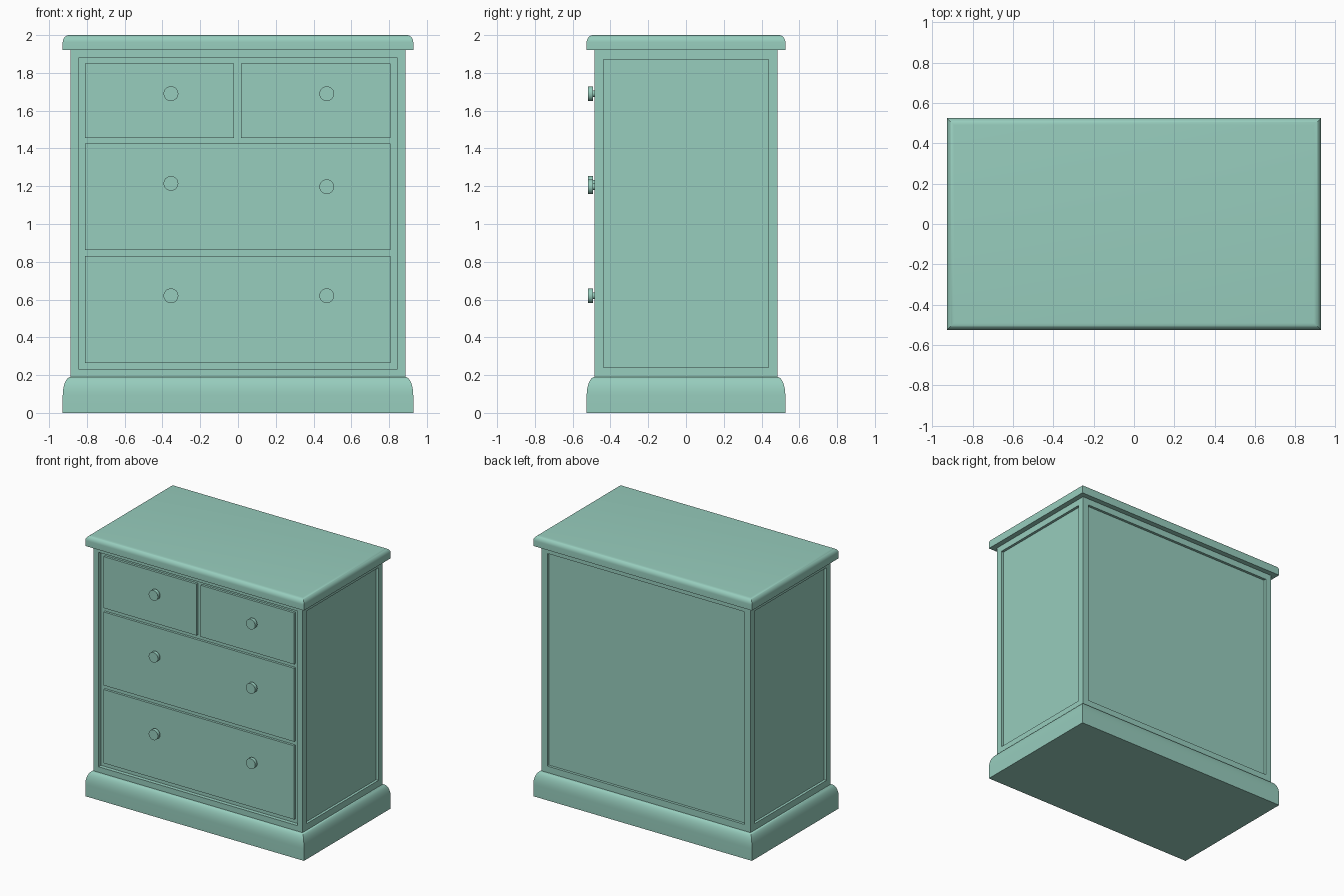
import bpy, bmesh, math
from mathutils import Matrix, Vector

cube = bpy.data.objects.get("Cube")
if cube:
    bpy.data.objects.remove(cube, do_unlink=True)

paint = bpy.data.materials.new("sage_green_paint")
paint.use_nodes = True
COLOUR = (0.31, 0.61, 0.51, 1)
paint.diffuse_color = COLOUR
paint.node_tree.nodes["Principled BSDF"].inputs["Base Color"].default_value = COLOUR

HALF_X, HALF_Y = 0.887, 0.485   # carcass half width and half depth
LIP = 0.041                     # overhang of the mouldings
FLOOR_Y = -HALF_Y + 0.03        # back of the drawer opening


def finish(name, bm, smooth=False):
    bmesh.ops.recalc_face_normals(bm, faces=bm.faces)
    mesh = bpy.data.meshes.new(name)
    bm.to_mesh(mesh)
    bm.free()
    mesh.materials.append(paint)
    obj = bpy.data.objects.new(name, mesh)
    bpy.context.collection.objects.link(obj)
    if smooth:
        bpy.ops.object.select_all(action="DESELECT")
        obj.select_set(True)
        bpy.context.view_layer.objects.active = obj
        bpy.ops.object.shade_smooth_by_angle(angle=math.radians(35))
    return obj


def box(x0, x1, y0, y1, z0, z1):
    bm = bmesh.new()
    size = Matrix.Diagonal((x1 - x0, y1 - y0, z1 - z0, 1))
    centre = Matrix.Translation(((x0 + x1) / 2, (y0 + y1) / 2, (z0 + z1) / 2))
    bmesh.ops.create_cube(bm, size=1, matrix=centre @ size)
    return bm


def moulding(name, profile):
    """Sweep (overhang, height) points round the carcass with mitred corners."""
    bm = bmesh.new()
    corners = ((-1, -1), (1, -1), (1, 1), (-1, 1))
    rings = [[bm.verts.new((sx * (HALF_X + out), sy * (HALF_Y + out), z))
              for sx, sy in corners] for out, z in profile]
    for low, high in zip(rings, rings[1:]):
        for i in range(4):
            j = (i + 1) % 4
            bm.faces.new((low[i], low[j], high[j], high[i]))
    bm.faces.new(rings[0])
    bm.faces.new(rings[-1])
    return finish(name, bm, smooth=True)


def rounded(start, width, height, steps=8):
    """Quarter ellipse running upwards and inwards."""
    angles = [math.pi / 2 * i / steps for i in range(steps + 1)]
    return [(LIP - width * (1 - math.cos(a)), start + height * math.sin(a))
            for a in angles]


# Plinth and top
moulding("plinth", [(LIP, 0)] + rounded(0.09, LIP, 0.1))
moulding("top_board", [(LIP, 1.92)] + rounded(1.962, 0.035, 0.038))

# Carcass with recessed side and back panels and a drawer opening
bm = box(-HALF_X, HALF_X, -HALF_Y, HALF_Y, 0.19, 1.92)
bm.normal_update()
for face in [f for f in bm.faces if abs(f.normal.z) < 0.5]:
    front = face.normal.y < -0.5
    bmesh.ops.inset_region(bm, faces=[face], thickness=0.06 if front else 0.07)
    inward = face.normal * (-0.03 if front else -0.02)
    rim = bmesh.ops.extrude_discrete_faces(bm, faces=[face])["faces"]
    bmesh.ops.translate(bm, verts=rim[0].verts, vec=inward)
finish("carcass", bm)

# Drawer fronts
drawers = {
    "top_right_drawer": (-0.81, -0.02, 1.455, 1.85),
    "top_left_drawer": (0.015, 0.807, 1.455, 1.85),
    "middle_drawer": (-0.81, 0.807, 0.862, 1.425),
    "bottom_drawer": (-0.81, 0.807, 0.265, 0.83),
}
for name, (x0, x1, z0, z1) in drawers.items():
    finish(name, box(x0, x1, FLOOR_Y - 0.018, FLOOR_Y + 0.01, z0, z1))

# Round knobs on short stems
face_out = Matrix.Rotation(math.pi / 2, 4, "X")


def disc(bm, x, z, radius, y0, y1):
    place = Matrix.Translation(Vector((x, (y0 + y1) / 2, z))) @ face_out
    bmesh.ops.create_cone(bm, cap_ends=True, segments=32, radius1=radius,
                          radius2=radius, depth=abs(y1 - y0), matrix=place)


for row, heights in (("top", (1.69, 1.69)), ("middle", (1.215, 1.197)),
                     ("bottom", (0.62, 0.62))):
    for side, x, z in zip(("right", "left"), (-0.355, 0.47), heights):
        bm = bmesh.new()
        disc(bm, x, z, 0.017, FLOOR_Y - 0.01, -0.495)
        disc(bm, x, z, 0.039, -0.493, -0.52)
        finish(f"{row}_{side}_knob", bm, smooth=True)
